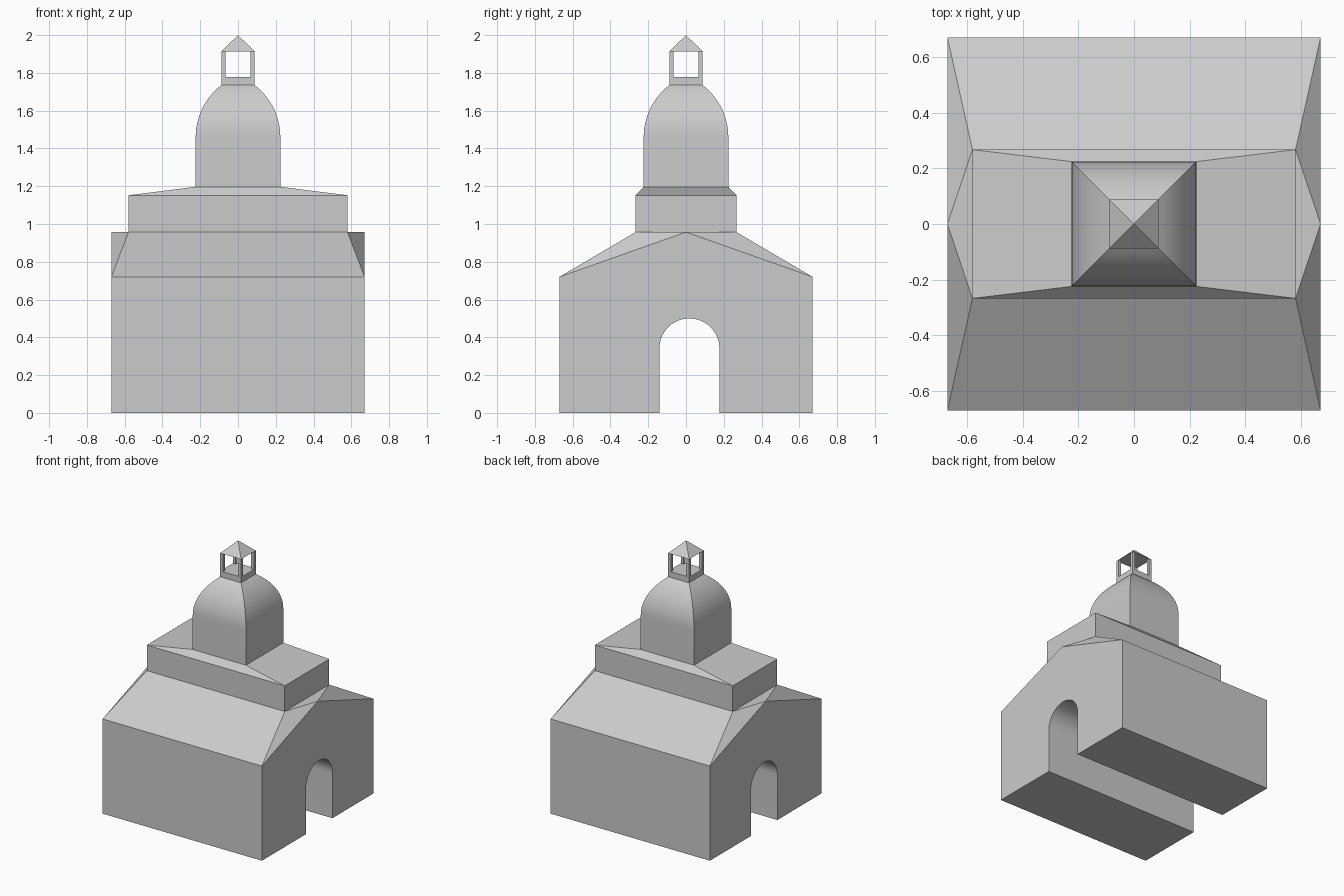
import bpy, bmesh, math

if "Cube" in bpy.data.objects:
    bpy.data.objects.remove(bpy.data.objects["Cube"])


def finish(bm, name):
    bmesh.ops.recalc_face_normals(bm, faces=bm.faces[:])
    mesh = bpy.data.meshes.new(name)
    bm.to_mesh(mesh)
    bm.free()
    obj = bpy.data.objects.new(name, mesh)
    bpy.context.collection.objects.link(obj)
    return obj


def activate(obj):
    bpy.ops.object.select_all(action='DESELECT')
    obj.select_set(True)
    bpy.context.view_layer.objects.active = obj


def smooth(obj):
    activate(obj)
    bpy.ops.object.shade_smooth_by_angle(angle=math.radians(30))


def bridge(bm, rings):
    """Join successive equal-length vertex rings and cap both ends."""
    for a, b in zip(rings, rings[1:]):
        n = len(a)
        for i in range(n):
            bm.faces.new((a[i], a[(i + 1) % n], b[(i + 1) % n], b[i]))
    bm.faces.new(rings[0])
    bm.faces.new(rings[-1])


def loft(name, sections, cx=0, cy=0):
    """Stack of rectangles given as (half x, half y, z)."""
    bm = bmesh.new()
    rings = [[bm.verts.new((cx + sx * hx, cy + sy * hy, z))
              for sx, sy in ((-1, -1), (1, -1), (1, 1), (-1, 1))]
             for hx, hy, z in sections]
    bridge(bm, rings)
    return finish(bm, name)


W, EAVE, RIDGE = 0.67, 0.72, 0.957
AX, AY = 0.58, 0.267

# Main hall with gabled ends and tapered roof
bm = bmesh.new()
for sx in (-1, 1):
    for sy in (-1, 1):
        for p in ((W, W, 0), (W, W, EAVE), (AX, AY, RIDGE)):
            bm.verts.new((sx * p[0], sy * p[1], p[2]))
    bm.verts.new((sx * W, 0, RIDGE))
bmesh.ops.convex_hull(bm, input=bm.verts[:])
bmesh.ops.dissolve_limit(bm, angle_limit=0.01, verts=bm.verts[:], edges=bm.edges[:])
hall = finish(bm, "main_hall")

# Arched passage cut right through the hall
R, CY, SPRING = 0.159, 0.018, 0.341
profile = [(CY - R, -0.1)]
profile += [(CY - R * math.cos(math.pi * i / 32), SPRING + R * math.sin(math.pi * i / 32))
            for i in range(33)]
profile.append((CY + R, -0.1))
bm = bmesh.new()
bridge(bm, [[bm.verts.new((x, y, z)) for y, z in profile] for x in (-1, 1)])
cutter = finish(bm, "passage_cutter")
cutter.hide_render = True
mod = hall.modifiers.new("passage", 'BOOLEAN')
mod.operation, mod.solver, mod.object = 'DIFFERENCE', 'EXACT', cutter
activate(hall)
bpy.ops.object.modifier_apply(modifier=mod.name)
bpy.data.objects.remove(cutter)
activate(hall)
# Only the passage vault is smooth; the shallow roof planes stay flat
bpy.ops.object.shade_smooth_by_angle(angle=math.radians(8))

# Attic block with low hipped roof
D, DOME_BASE = 0.224, 1.197
loft("attic", [(AX, AY, RIDGE), (AX, AY, 1.152), (D, D, DOME_BASE)])

# Square drum rising into a four-sided dome
L, LZ, DZ = 0.088, 1.735, 1.46
rise, inset = LZ - DZ, D - L
rad = (rise ** 2 + inset ** 2) / (2 * inset)
end = math.asin(rise / rad)
sections = [(D, D, DOME_BASE)]
for i in range(17):
    a = end * i / 16
    h = D - rad * (1 - math.cos(a))
    sections.append((h, h, DZ + rad * math.sin(a)))
smooth(loft("dome", sections))

# Open lantern: plinth, corner posts and pyramid cap
loft("lantern_plinth", [(L, L, LZ), (L, L, 1.778)])
P = 0.0115
for sx in (-1, 1):
    for sy in (-1, 1):
        loft("lantern_post", [(P, P, 1.778), (P, P, 1.914)],
             sx * (L - P), sy * (L - P))
bm = bmesh.new()
base = [bm.verts.new((sx * L, sy * L, 1.914))
        for sx, sy in ((-1, -1), (1, -1), (1, 1), (-1, 1))]
tip = bm.verts.new((0, 0, 2.0))
bm.faces.new(base)
for i in range(4):
    bm.faces.new((base[i], base[(i + 1) % 4], tip))
finish(bm, "lantern_cap")
